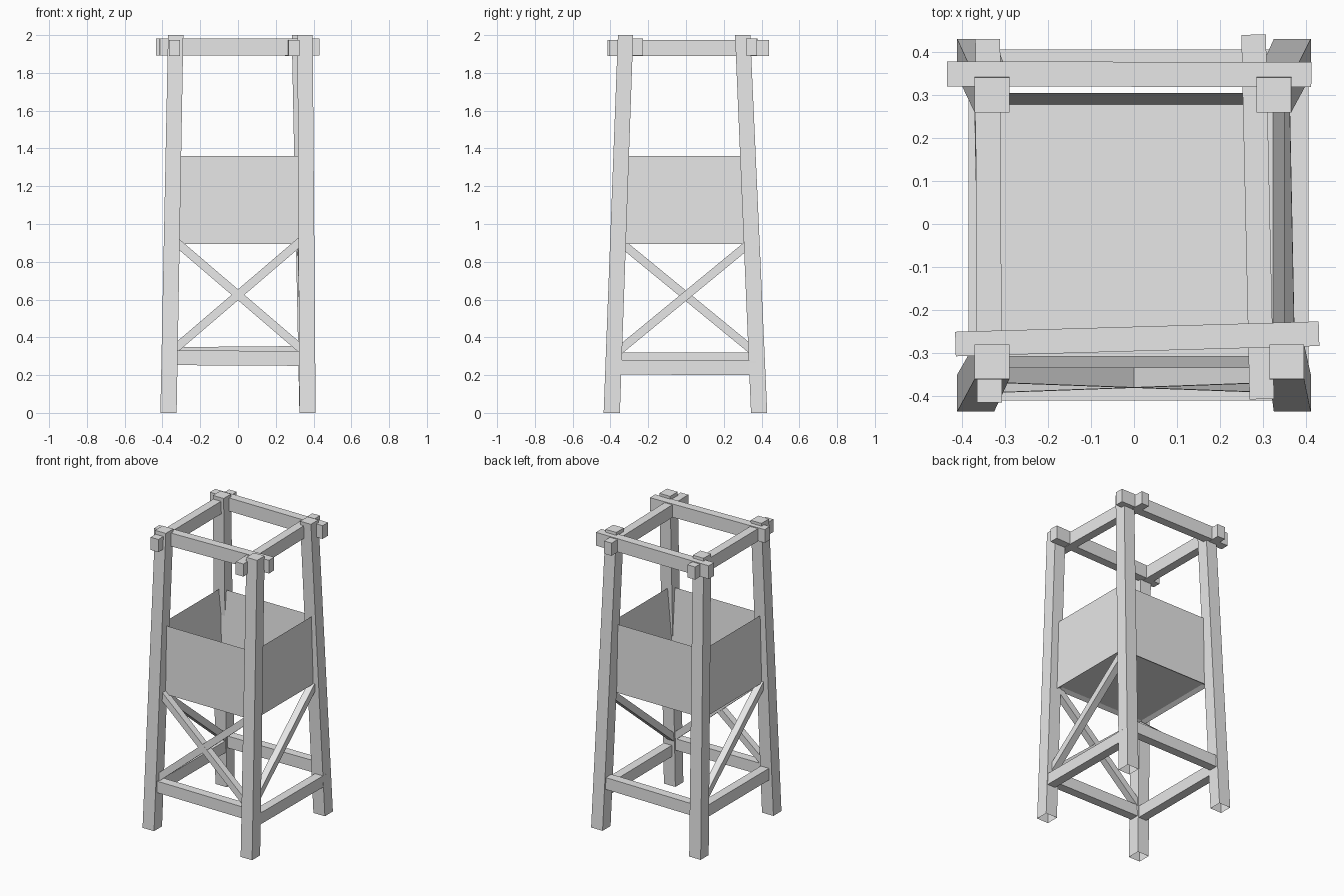
import bpy
import bmesh
from mathutils import Vector

if "Cube" in bpy.data.objects:
    bpy.data.objects.remove(bpy.data.objects["Cube"], do_unlink=True)

# Single pale timber colour
timber = bpy.data.materials.new("pale_grey_timber")
timber.use_nodes = True
grey = (0.8, 0.8, 0.8, 1)
timber.diffuse_color = grey
timber.node_tree.nodes["Principled BSDF"].inputs["Base Color"].default_value = grey


def finish(name, bm):
    bmesh.ops.recalc_face_normals(bm, faces=bm.faces)
    mesh = bpy.data.meshes.new(name)
    bm.to_mesh(mesh)
    bm.free()
    mesh.materials.append(timber)
    obj = bpy.data.objects.new(name, mesh)
    bpy.context.collection.objects.link(obj)
    return obj


def bar(name, a, b, u, v, open_start=False, taper=1.0):
    """Four-sided timber from a to b; u and v are half-size vectors."""
    a, b, u, v = map(Vector, (a, b, u, v))
    bm = bmesh.new()
    rings = []
    for p, k in ((a, 1.0), (b, taper)):
        rings.append([bm.verts.new(p + (u * i + v * j) * k)
                      for i, j in ((-1, -1), (1, -1), (1, 1), (-1, 1))])
    lo, hi = rings
    for i in range(4):
        n = (i + 1) % 4
        bm.faces.new((lo[i], lo[n], hi[n], hi[i]))
    bm.faces.new(hi)
    if not open_start:
        bm.faces.new(lo[::-1])
    return finish(name, bm)


def beam(name, a, b, width, height):
    """Level timber with its height kept vertical."""
    d = Vector(b) - Vector(a)
    side = d.cross(Vector((0, 0, 1))).normalized()
    return bar(name, a, b, side * width / 2, (0, 0, height / 2))


def brace(name, a, b, normal):
    """Diagonal timber lying in the plane of one side of the tower."""
    d = Vector(b) - Vector(a)
    across = d.cross(Vector(normal)).normalized()
    depth = across.cross(d).normalized()
    return bar(name, a, b, across * 0.022, depth * 0.023)


# Leaning legs, hollow at the foot
leg_tops = {
    "front_right_leg": (-0.33, -0.32),
    "front_left_leg": (0.355, -0.32),
    "back_right_leg": (-0.33, 0.30),
    "back_left_leg": (0.325, 0.30),
}
for name, (x, y) in leg_tops.items():
    foot = (0.368 if x > 0 else -0.368, 0.387 if y > 0 else -0.393, 0)
    bar(name, foot, (x, y, 2), (0.043, 0, 0), (0, 0.043, 0), True, 0.94)

# Crossing beams at the top
beam("top_front_beam", (-0.415, -0.279, 1.936), (0.43, -0.255, 1.936), 0.057, 0.09)
beam("top_back_beam", (-0.435, 0.349, 1.936), (0.412, 0.347, 1.936), 0.058, 0.09)
beam("top_right_beam", (-0.336, -0.415, 1.932), (-0.34, 0.43, 1.932), 0.058, 0.086)
beam("top_left_beam", (0.297, -0.407, 1.932), (0.278, 0.44, 1.932), 0.057, 0.086)

# Low beams between the legs
beam("low_front_beam", (-0.36, -0.38, 0.292), (0.36, -0.38, 0.288), 0.06, 0.078)
beam("low_back_beam", (-0.36, 0.375, 0.308), (0.36, 0.375, 0.314), 0.06, 0.08)
beam("low_left_beam", (0.375, -0.37, 0.242), (0.375, 0.37, 0.238), 0.06, 0.077)
beam("low_right_beam", (-0.355, -0.37, 0.28), (-0.355, 0.37, 0.28), 0.06, 0.08)

# Diagonal braces: a cross in front, one on each side
for name, s in (("front_falling_brace", -1), ("front_rising_brace", 1)):
    brace(name, (s * 0.345, -0.345, 0.92), (-s * 0.345, -0.37, 0.33), (0, -1, 0))
brace("left_brace", (0.352, -0.36, 0.325), (0.338, 0.345, 0.905), (1, 0, 0))
brace("right_brace", (-0.335, -0.355, 0.91), (-0.35, 0.365, 0.32), (-1, 0, 0))

# Open lookout box with a recessed underside
bm = bmesh.new()
bmesh.ops.create_cube(bm, size=1)
for vert in bm.verts:
    vert.co.x = 0.35 if vert.co.x > 0 else -0.345
    vert.co.y = 0.305 if vert.co.y > 0 else -0.335
    vert.co.z = 1.36 if vert.co.z > 0 else 0.895
bm.normal_update()
ends = [(f, f.normal.z) for f in bm.faces if abs(f.normal.z) > 0.9]
for face, nz in ends:
    bmesh.ops.inset_individual(bm, faces=[face], thickness=0.038)
    for vert in face.verts:
        vert.co.z = 0.94 if nz > 0 else 0.91
finish("lookout_box", bm)
